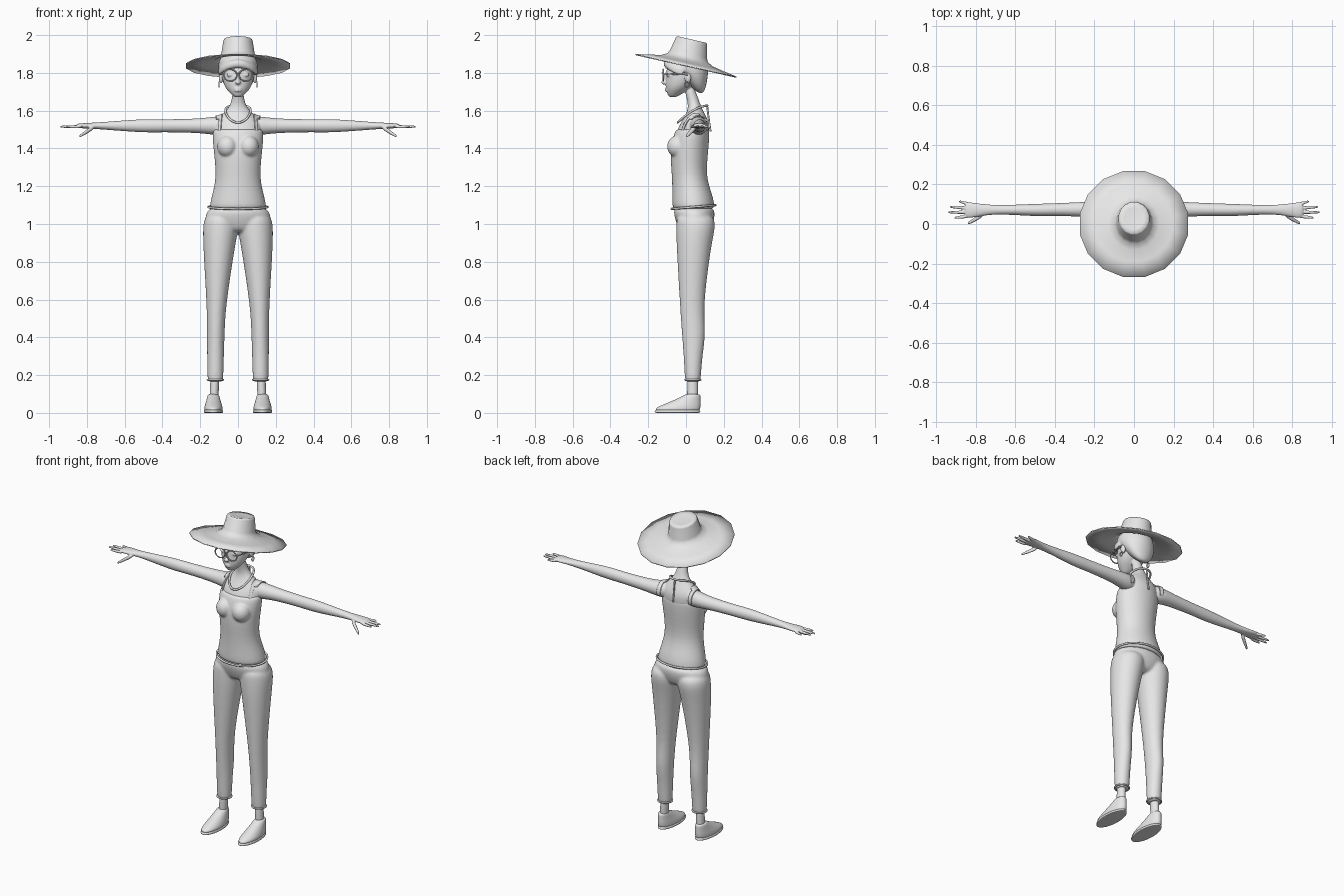
import bpy, bmesh, math
from mathutils import Matrix, Vector

if "Cube" in bpy.data.objects:
    bpy.data.objects.remove(bpy.data.objects["Cube"])

grey = bpy.data.materials.new("light_grey")
grey.use_nodes = True
grey.diffuse_color = (.8, .8, .8, 1)
grey.node_tree.nodes["Principled BSDF"].inputs["Base Color"].default_value = grey.diffuse_color

SIDES = (("left", 1), ("right", -1))


def on_middle(position):
    return 0


def on_arm(position):
    return 1.52


def on_leg(height):
    """Legs lean inward towards the hips."""
    return .12 - .03 * height ** 3


def on_foot(height):
    return .13


def loft(bm, rings, line=on_middle, along_arm=False, sides=16, mirror=False, open_base=False):
    """Skin elliptical rings (position, y, half width, half depth) strung along a line."""
    for sign in ((1, -1) if mirror else (1,)):
        loops = []
        for position, y, width, depth in rings:
            loop = []
            for i in range(sides):
                angle = math.tau * (i + .5) / sides
                across = line(position) + width * math.cos(angle)
                x, z = (position, across) if along_arm else (across, position)
                loop.append(bm.verts.new((sign * x, y + depth * math.sin(angle), z)))
            loops.append(loop)
        for low, high in zip(loops, loops[1:]):
            for i in range(sides):
                j = (i + 1) % sides
                bm.faces.new((low[i], low[j], high[j], high[i]))
        if not open_base:
            bm.faces.new(loops[0])
        bm.faces.new(loops[-1])


def ball(bm, centre, size, mirror=False):
    for sign in ((1, -1) if mirror else (1,)):
        place = Matrix.Translation((sign * centre[0], centre[1], centre[2]))
        bmesh.ops.create_uvsphere(bm, u_segments=16, v_segments=10, radius=1,
                                  matrix=place @ Matrix.Diagonal((*size, 1)))


def finger(bm, root, tip, radius):
    """Tapered digit with a rounded end, on both hands."""
    root, tip = Vector(root), Vector(tip)

    def on_digit(position):
        return root.z + (tip.z - root.z) * (position - root.x) / (tip.x - root.x)

    rings = []
    for t in (0, .5, .9, 1):
        point = root.lerp(tip, t)
        thickness = radius * (1 - t ** 4 / 2)
        rings.append((point.x, point.y, thickness, thickness))
    loft(bm, rings, on_digit, along_arm=True, sides=8, mirror=True)


def finish(name, bm, subdivide=2, voxel=0, relax=0):
    """Turn the bmesh into a smooth object, optionally fusing its pieces."""
    bmesh.ops.recalc_face_normals(bm, faces=bm.faces)
    for face in bm.faces:
        face.smooth = True
    mesh = bpy.data.meshes.new(name)
    bm.to_mesh(mesh)
    bm.free()
    mesh.materials.append(grey)
    obj = bpy.data.objects.new(name, mesh)
    bpy.context.collection.objects.link(obj)
    if subdivide:
        rounding = obj.modifiers.new("rounding", "SUBSURF")
        rounding.levels = rounding.render_levels = subdivide
    if voxel:
        fuse = obj.modifiers.new("fuse", "REMESH")
        fuse.mode, fuse.voxel_size, fuse.use_smooth_shade = "VOXEL", voxel, True
        soften = obj.modifiers.new("soften", "SMOOTH")
        soften.factor, soften.iterations = .5, relax
    return obj


def cord(name, points, radius, closed=False):
    """Round tube through the points."""
    curve = bpy.data.curves.new(name, "CURVE")
    curve.dimensions = "3D"
    curve.bevel_depth, curve.bevel_resolution, curve.resolution_u = radius, 2, 6
    curve.use_fill_caps = True
    spline = curve.splines.new("BEZIER")
    spline.bezier_points.add(len(points) - 1)
    for knot, point in zip(spline.bezier_points, points):
        knot.co = point
        knot.handle_left_type = knot.handle_right_type = "AUTO"
    spline.use_cyclic_u = closed
    curve.materials.append(grey)
    bpy.context.collection.objects.link(bpy.data.objects.new(name, curve))


def hoop(name, shape, radius):
    """Closed cord whose shape is a function of cosine and sine."""
    angles = [math.tau * i / 12 for i in range(12)]
    cord(name, [shape(math.cos(a), math.sin(a)) for a in angles], radius, closed=True)


# Skin: chest and neck, then head
bm = bmesh.new()
loft(bm, [(1.4, .02, .12, .09), (1.5, .04, .13, .09), (1.55, .05, .12, .07),
          (1.6, .05, .06, .04), (1.65, .04, .03, .03), (1.74, .01, .03, .03)])
loft(bm, [(1.67, -.07, .02, .02), (1.69, -.06, .04, .04), (1.72, -.04, .07, .07),
          (1.78, -.01, .09, .1), (1.86, 0, .09, .1), (1.9, .01, .06, .07)])

# Nose bridge and tip, lips, eyes and ears
ball(bm, (0, -.105, 1.775), (.01, .012, .03))
ball(bm, (0, -.115, 1.75), (.015, .016, .012))
for lip_height in (1.706, 1.716):
    ball(bm, (0, -.1, lip_height), (.022, .012, .007))
ball(bm, (.04, -.09, 1.79), (.02, .014, .012), mirror=True)
ball(bm, (.09, .01, 1.775), (.012, .018, .03), mirror=True)

# Skin: arms, hands and fingers
loft(bm, [(.06, .06, .05, .05), (.13, .07, .05, .05), (.2, .075, .038, .04),
          (.4, .073, .034, .032), (.5, .07, .038, .033), (.72, .073, .019, .019),
          (.82, .07, .014, .042), (.86, .07, .011, .04)],
     on_arm, along_arm=True, mirror=True)
for i in range(4):
    reach = .945 - .02 * abs(i - 1.7) ** 2
    finger(bm, (.83, .1 - .02 * i, 1.515), (reach, .115 - .028 * i, 1.515), .01)
finger(bm, (.76, .05, 1.515), (.842, .002, 1.462), .014)
body = finish("body", bm, voxel=.004, relax=4)

# Short hair with a swept fringe
bm = bmesh.new()
loft(bm, [(1.69, .08, .03, .015), (1.74, .06, .08, .05), (1.8, .035, .105, .085),
          (1.84, .005, .108, .114), (1.88, .005, .1, .1), (1.91, .01, .06, .07)])
fringe = []
for i in range(-4, 5):
    turn = i * math.pi / 9
    fringe.append((.106 * math.sin(turn), -.1 * math.cos(turn), .024, .022))
loft(bm, fringe, lambda x: 1.85 - 4 * x * x, along_arm=True, sides=10)
finish("hair", bm, voxel=.006, relax=3)

# Tank top, with its hem slightly higher at the back
bm = bmesh.new()
loft(bm, [(1.08, .04, .14, .1), (1.083, .04, .156, .116), (1.15, .035, .142, .11),
          (1.25, .015, .114, .09), (1.4, .016, .134, .106), (1.5, .035, .14, .093),
          (1.503, .035, .12, .08)])
ball(bm, (.056, -.042, 1.41), (.056, .06, .06), mirror=True)
finish("tank_top", bm, voxel=.006, relax=6)
hoop("tank_top_hem", lambda c, s: (.156 * c, .04 + .116 * s, 1.09 + .01 * s), .006)

# Shoulder straps arching over and hugging the skin
for side, sign in SIDES:
    bm = bmesh.new()
    rows = []
    for step in range(9):
        angle = math.pi * step / 8
        y, z = .05 - .08 * math.cos(angle), 1.485 + .115 * math.sin(angle)
        rows.append([bm.verts.new((sign * x, y, z)) for x in (.095, .12)])
    for row, following in zip(rows, rows[1:]):
        bm.faces.new((*row, *reversed(following)))
    strap = finish(side + "_strap", bm, subdivide=3)
    hug = strap.modifiers.new("hug", "SHRINKWRAP")
    hug.target, hug.offset, hug.wrap_mode = body, .004, "ABOVE_SURFACE"
    cloth = strap.modifiers.new("cloth", "SOLIDIFY")
    cloth.thickness, cloth.offset = .006, 0

# Trousers: two legs fused with the hips
bm = bmesh.new()
loft(bm, [(.165, .036, .036, .036), (.168, .036, .043, .043), (.3, .037, .045, .05),
          (.42, .042, .048, .065), (.55, .03, .05, .062), (.8, .038, .077, .085),
          (.92, .045, .09, .098), (1, .054, .098, .107), (1.06, .045, .085, .095)],
     on_leg, mirror=True)
loft(bm, [(.95, .045, .09, .07), (.99, .047, .18, .095), (1.05, .045, .178, .113),
          (1.1, .04, .15, .108)])
finish("trousers", bm, voxel=.007, relax=6)
for side, sign in SIDES:
    hoop(side + "_trouser_cuff",
         lambda c, s: (sign * .12 + .041 * c, .036 + .041 * s, .175), .005)

# Ankles, slip-on shoes and flat soles
bm = bmesh.new()
loft(bm, [(.05, .035, .026, .032), (.12, .035, .023, .028), (.22, .035, .026, .03)],
     lambda height: .13 - .04 * height, mirror=True)
finish("ankles", bm)
bm = bmesh.new()
loft(bm, [(.005, -.045, .048, .12), (.025, -.045, .051, .123), (.045, -.02, .045, .1),
          (.07, .01, .037, .068), (.095, .034, .031, .044), (.1, .035, .024, .034)],
     on_foot, mirror=True)
finish("shoes", bm)
bm = bmesh.new()
loft(bm, [(height, -.045, .052 * size, .124 * size)
          for height, size in ((0, .5), (0, .98), (.003, 1), (.016, 1), (.018, .8))],
     on_foot, mirror=True)
finish("soles", bm)

# Wide sun hat, tilted back
bm = bmesh.new()
loft(bm, [(0, 0, .28, .28), (.014, 0, .2, .2), (.026, 0, .13, .14), (.042, 0, .098, .112),
          (.06, 0, .09, .102), (.13, 0, .079, .087), (.14, 0, .074, .082),
          (.136, 0, .05, .055)], open_base=True)
hat = finish("sun_hat", bm, subdivide=0)
hat.location.z, hat.rotation_euler.x = 1.84, -.22
straw = hat.modifiers.new("straw", "SOLIDIFY")
straw.thickness = .006

# Round glasses, brows and hoop earrings
for side, sign in SIDES:
    hoop(side + "_lens_rim",
         lambda c, s: (sign * .041 + .034 * c, -.12, 1.788 + .031 * s), .0035)
    cord(side + "_temple", [(sign * .075, -.118, 1.795), (sign * .1, .01, 1.79)], .003)
    cord(side + "_brow", [(sign * .015, -.106, 1.826), (sign * .04, -.1, 1.834),
                          (sign * .068, -.078, 1.826)], .004)
    hoop(side + "_earring", lambda c, s: (sign * .1, .005 + .011 * c, 1.738 + .013 * s), .003)
cord("glasses_bridge", [(-.01, -.12, 1.795), (0, -.126, 1.8), (.01, -.12, 1.795)], .003)

# Necklace with a strand hanging down the back
hoop("necklace", lambda c, s: (.066 * s, .035 - .078 * c, 1.582 - .045 * c + .018 * s * s), .006)
cord("necklace_strand", [(0, .112, 1.625), (0, .12, 1.56), (0, .13, 1.49)], .005)
